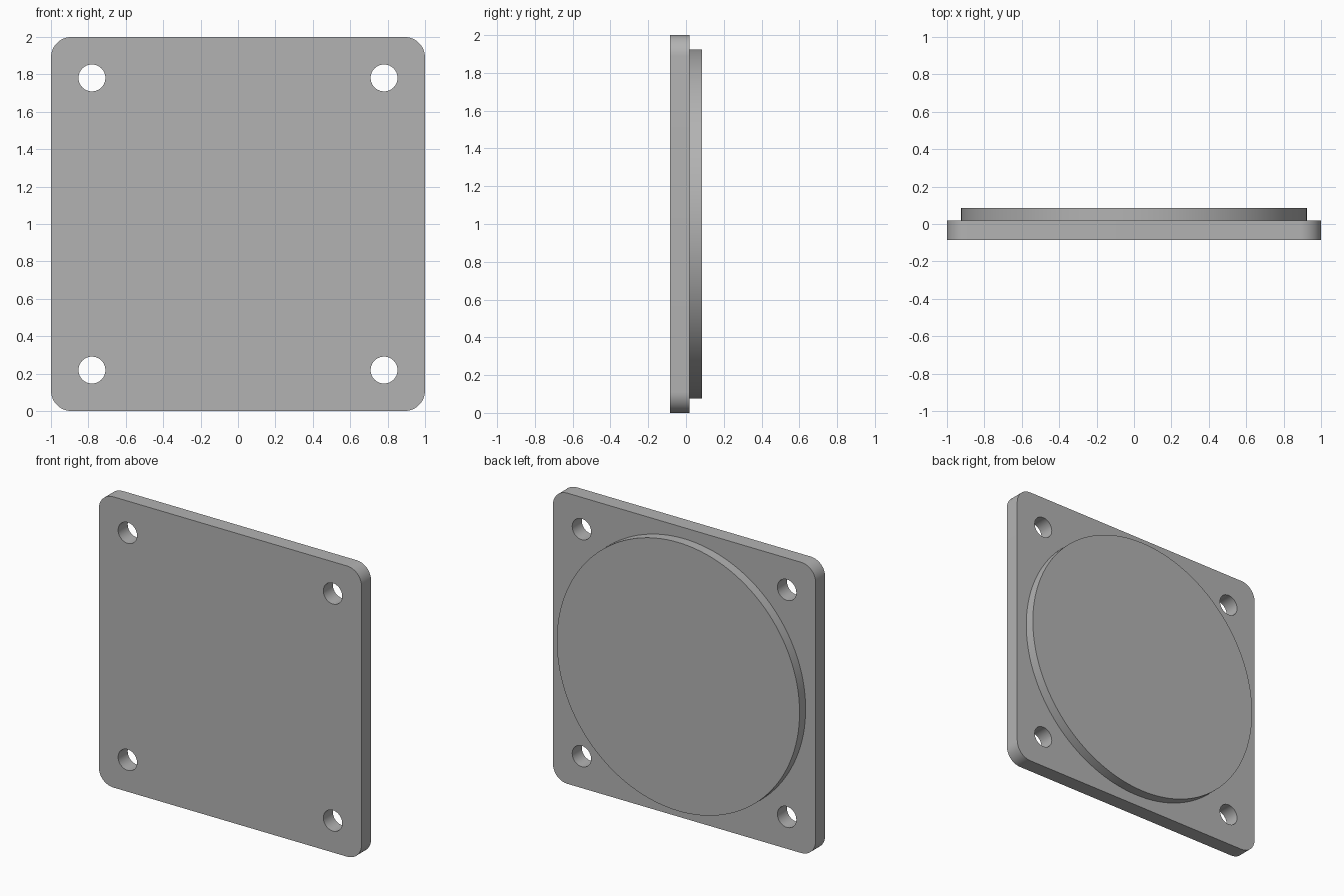
import bpy
import math
from mathutils import Vector

FRONT, STEP, BACK = -0.085, 0.019, 0.085   # y of plate front, plate back, disc back
CORNER, HOLE, PITCH, DISC = 0.11, 0.072, 0.781, 0.924

if "Cube" in bpy.data.objects:
    bpy.data.objects.remove(bpy.data.objects["Cube"])

grey = bpy.data.materials.new("light grey")
grey.use_nodes = True
grey.diffuse_color = (0.45, 0.45, 0.45, 1)
grey.node_tree.nodes["Principled BSDF"].inputs["Base Color"].default_value = grey.diffuse_color


def arc(cx, cz, radius, start, sweep, steps):
    """Points on an arc in the x-z plane."""
    return [(cx + radius * math.cos(start + sweep * i / steps),
             cz + radius * math.sin(start + sweep * i / steps)) for i in range(steps + 1)]


def prism(name, outline, y0, y1):
    """Extrude a closed x-z outline from y0 to y1."""
    n = len(outline)
    verts = [Vector((x, y, z)) for y in (y0, y1) for x, z in outline]
    faces = [list(range(n)), list(range(2 * n - 1, n - 1, -1))]
    faces += [[i, i + n, (i + 1) % n + n, (i + 1) % n] for i in range(n)]
    mesh = bpy.data.meshes.new(name)
    mesh.from_pydata(verts, [], faces)
    mesh.materials.append(grey)
    obj = bpy.data.objects.new(name, mesh)
    bpy.context.collection.objects.link(obj)
    return obj


def smooth(obj):
    bpy.ops.object.select_all(action='DESELECT')
    obj.select_set(True)
    bpy.context.view_layer.objects.active = obj
    bpy.ops.object.shade_smooth_by_angle(angle=math.radians(30))


# Square plate with rounded corners
outline = []
inset = 1 - CORNER
for k, (sx, sz) in enumerate([(1, 1), (-1, 1), (-1, -1), (1, -1)]):
    outline += arc(sx * inset, 1 + sz * inset, CORNER, k * math.pi / 2, math.pi / 2, 12)
plate = prism("mounting_plate", outline, FRONT, STEP)

# Four bolt holes through the plate
for sx in (-1, 1):
    for sz in (-1, 1):
        circle = arc(sx * PITCH, 1 + sz * PITCH, HOLE, 0, 2 * math.pi, 40)[:-1]
        cutter = prism("hole_cutter", circle, FRONT - 0.1, STEP + 0.1)
        cutter.hide_render = True
        cut = plate.modifiers.new("bolt_hole", 'BOOLEAN')
        cut.operation = 'DIFFERENCE'
        cut.solver = 'EXACT'
        cut.object = cutter
        bpy.context.view_layer.objects.active = plate
        bpy.ops.object.modifier_apply(modifier=cut.name)
        bpy.data.objects.remove(cutter)
smooth(plate)

# Raised round boss on the back
disc = prism("raised_disc", arc(0, 1, DISC, 0, 2 * math.pi, 128)[:-1], STEP, BACK)
smooth(disc)
